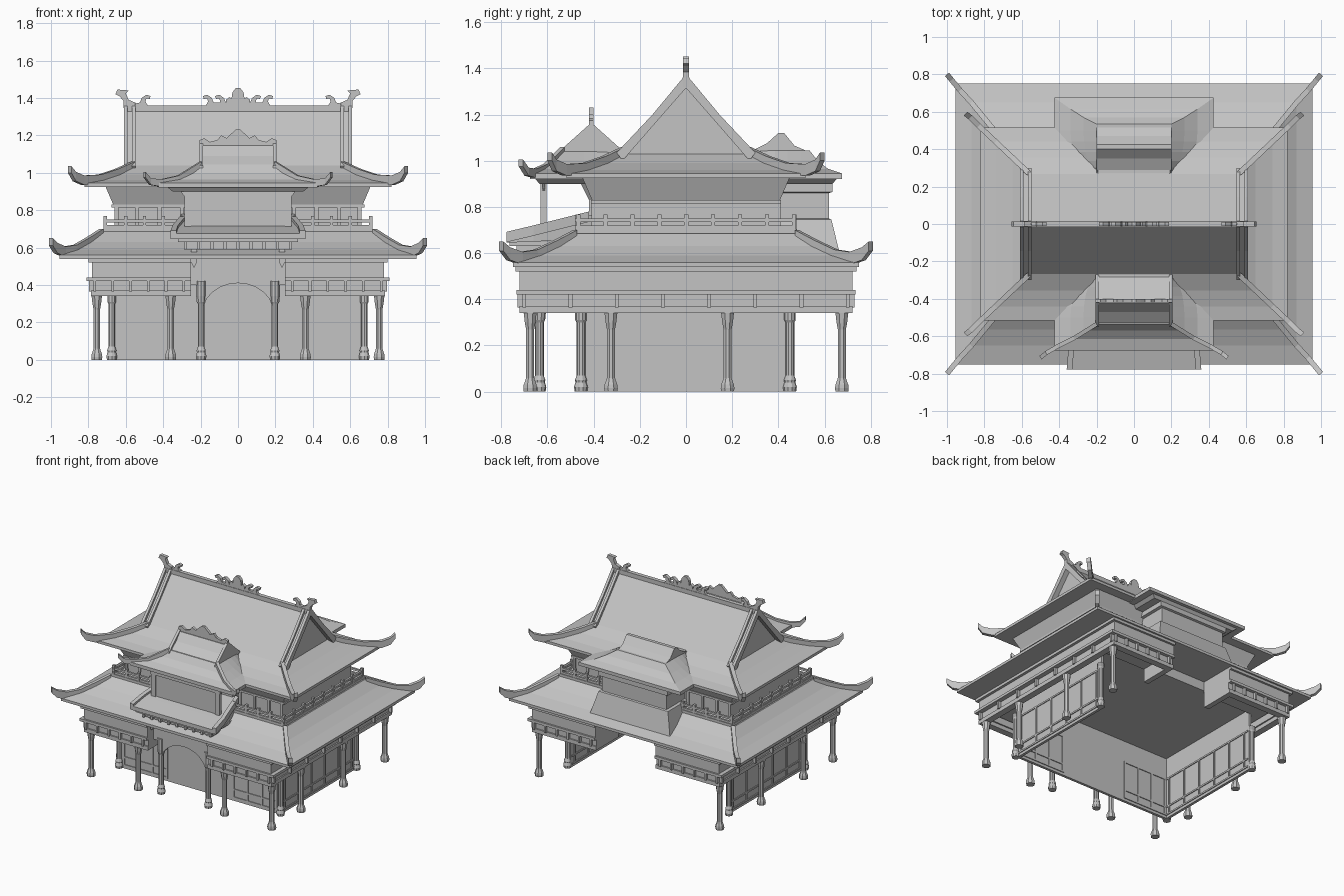
import bpy, bmesh, math
from mathutils import Vector

cube = bpy.data.objects.get("Cube")
if cube:
    bpy.data.objects.remove(cube, do_unlink=True)

stone = bpy.data.materials.new("plain grey")
stone.use_nodes = True
GREY = (0.55, 0.55, 0.55, 1)
stone.diffuse_color = GREY
stone.node_tree.nodes["Principled BSDF"].inputs["Base Color"].default_value = GREY

SIDES = (("right", -1), ("left", 1))
ENDS = (("front", -1), ("back", 1))


def loft(name, rings):
    """Join equal point rings into one closed solid."""
    bm = bmesh.new()
    loops = [[bm.verts.new(p) for p in ring] for ring in rings]
    n = len(loops[0])
    for a, b in zip(loops, loops[1:]):
        for i in range(n):
            j = (i + 1) % n
            bm.faces.new((a[i], a[j], b[j], b[i]))
    bm.faces.new(loops[0])
    bm.faces.new(loops[-1])
    bmesh.ops.recalc_face_normals(bm, faces=bm.faces)
    mesh = bpy.data.meshes.new(name)
    bm.to_mesh(mesh)
    bm.free()
    mesh.materials.append(stone)
    obj = bpy.data.objects.new(name, mesh)
    bpy.context.collection.objects.link(obj)
    return obj


def rect(x0, x1, y0, y1, z):
    return [(x0, y0, z), (x1, y0, z), (x1, y1, z), (x0, y1, z)]


def box(name, x0, x1, y0, y1, z0, z1):
    return loft(name, [rect(x0, x1, y0, y1, z0), rect(x0, x1, y0, y1, z1)])


def side_boxes(name, x0, x1, y0, y1, z0, z1):
    for side, s in SIDES:
        box(f"{side}_{name}", s * x0, s * x1, y0, y1, z0, z1)


def skirt(name, steps):
    """Stack of centred rectangles: half width, half depth, height."""
    return loft(name, [rect(-x, x, -y, y, z) for x, y, z in steps])


def prism_x(name, profile, x0, x1):
    return loft(name, [[(x, y, z) for y, z in profile] for x in (x0, x1)])


def prism_y(name, profile, y0, y1):
    return loft(name, [[(x, y, z) for x, z in profile] for y in (y0, y1)])


def mirror_profile(half):
    return half + [(-x, z) for x, z in reversed(half)]


def column(name, x, y, profile, sides):
    turn = math.pi / sides
    loft(name, [[(x + r * math.cos(turn * (2 * i + 1)), y + r * math.sin(turn * (2 * i + 1)), z)
                 for i in range(sides)] for r, z in profile])


def hip_beam(name, path, sx, sy, width=.028):
    """Curved hip ridge ending in an upturned horn; points are x, y, top, bottom."""
    along = Vector((path[0][0] - path[-1][0], path[0][1] - path[-1][1])).normalized()
    wx, wy = -along.y * width / 2, along.x * width / 2
    loft(name, [[(sx * (x + a * wx), sy * (y + a * wy), z)
                 for a, z in ((-1, lo), (1, lo), (1, hi), (-1, hi))] for x, y, hi, lo in path])


# Ground floor: open-backed house walls with thin panel frames on both faces
side_boxes("house_wall", .65, .67, -.45, .45, 0, .47)
box("house_front_wall", -.67, .67, -.45, -.43, 0, .5)
for side, s in SIDES:
    for z in (.02, .08, .3):
        side_boxes("wall_rail", .644, .676, -.43, .44, z, z + .012)
        box(f"{side}_front_wall_rail", s * .27, s * .64, -.456, -.424, z, z + .012)
    for i in range(6):
        y = -.4 + i * .16
        box(f"{side}_wall_stile", s * .644, s * .676, y - .007, y + .007, .02, .312)
    for i in range(4):
        x = .277 + i * .12
        box(f"{side}_front_wall_stile", s * (x - .007), s * (x + .007), -.456, -.424, .02, .312)

# Columns
SLIM = [(.03, 0), (.032, .015), (.03, .03), (.022, .05), (.019, .06), (.019, .27), (.025, .3), (.03, .34)]
ROUND = [(.027, 0), (.03, .02), (.024, .04), (.026, .05), (.019, .07), (.019, .3), (.025, .31), (.025, .34)]
for side, s in SIDES:
    for label, x, y in (("back_corner", .755, .675), ("front_corner", .755, -.675), ("side_front", .755, -.325),
                        ("side_back", .755, .18), ("front_inner", .36, -.675)):
        column(f"{side}_{label}_column", s * x, y, SLIM, 8)
    for y in (-.455, .45):
        column(f"{side}_house_post", s * .675, y, ROUND, 10)
    column(f"{side}_porch_column", s * .197, -.635, ROUND[:-1] + [(.028, .34), (.028, .42)], 10)


# Beams and frieze round both wings, leaving a passage through the middle
def wing_band(name, hx, hy, z0, z1):
    side_boxes(name + "_side", hx - .05, hx, -hy, hy, z0, z1)
    for end, e in ENDS:
        side_boxes(f"{end}_{name}", .25, hx - .05, e * hy, e * (hy - .05), z0, z1)
        side_boxes(f"{end}_{name}_return", .25, .29, e * (hy - .05), e * .45, z0, z1)


wing_band("lower_beam", .785, .72, .34, .37)
wing_band("frieze", .775, .71, .37, .42)
wing_band("cornice", .81, .735, .42, .44)
for end, e in ENDS:
    side_boxes(f"{end}_wing_attic", .25, .78, e * .45, e * .722, .44, .55)
    side_boxes(f"{end}_attic_moulding", .25, .8, e * .45, e * .738, .52, .545)
side_boxes("side_attic", .66, .78, -.45, .45, .44, .55)
side_boxes("side_attic_moulding", .66, .8, -.45, .45, .52, .545)
box("house_ceiling", -.66, .66, -.44, .45, .47, .55)
for side, s in SIDES:
    for i in range(8):
        y = -.7 + i * .2
        box(f"{side}_frieze_bracket", s * .77, s * .797, y - .008, y + .008, .365, .42)
    for i in range(6):
        x = .29 + i * .095
        for end, e in ENDS:
            box(f"{side}_{end}_frieze_bracket", s * (x - .007), s * (x + .007), e * .7, e * .73, .365, .42)

# Lower hipped roof with horns
skirt("lower_roof", [(.955, .75, .54), (.955, .75, .56), (.87, .65, .59), (.8, .565, .63), (.73, .48, .685)])
LOWER_HORN = [(1, .8, .65, .61), (.975, .77, .625, .57), (.93, .715, .605, .55),
              (.87, .65, .615, .57), (.8, .565, .655, .6), (.73, .48, .70, .65)]
UPPER_HORN = [(.9, .59, 1.035, 1), (.875, .57, 1.005, .955), (.83, .525, .985, .935),
              (.74, .44, .99, .94), (.65, .355, 1.02, .96), (.56, .27, 1.06, 1)]
for side, sx in SIDES:
    for end, sy in ENDS:
        hip_beam(f"{side}_{end}_lower_horn", LOWER_HORN, sx, sy)
        hip_beam(f"{side}_{end}_upper_horn", UPPER_HORN, sx, sy)

# Balcony with railing
box("balcony_floor", -.72, .72, -.48, .48, .68, .705)
for side, s in SIDES:
    for z in (.705, .735):
        box(f"{side}_balcony_rail", s * .7, s * .715, -.48, .475, z, z + .015)
        for end, e in ENDS:
            box(f"{side}_{end}_balcony_rail", s * .28, s * .7, e * .475, e * .46, z, z + .015)
    for i in range(9):
        y = -.465 + i * .1165
        box(f"{side}_balcony_post", s * .7, s * .72, y - .009, y + .009, .7, .768)
    for i in range(4):
        x = .3 + i * .1
        for end, e in ENDS:
            box(f"{side}_{end}_balcony_post", s * (x - .009), s * (x + .009), e * .478, e * .458, .7, .768)

# Upper storey flaring out below the eaves
skirt("upper_walls", [(.66, .4, .68), (.66, .4, .82)])
skirt("upper_wall_moulding", [(.675, .412, .815), (.675, .412, .83)])
skirt("flared_frieze", [(.665, .405, .825), (.71, .45, .93)])
for x in (.3, .42, .54, .65):
    side_boxes("upper_pilaster", x - .01, x + .01, -.409, .409, .7, .82)

# Upper hipped roof and main gable
skirt("upper_roof", [(.82, .517, .925), (.82, .517, .945), (.74, .44, .96), (.65, .355, .99), (.55, .265, 1.04)])
prism_x("gable_wall", [(-.27, 1.02), (-.13, 1.18), (0, 1.34), (.13, 1.18), (.27, 1.02)], -.572, .572)
for end, e in ENDS:
    slope = [(e * .275, 1.03), (e * .14, 1.185), (0, 1.345)]
    rake = [(e * .3, 1.035), (e * .145, 1.2), (0, 1.375)]
    under = [(y, z - .03) for y, z in reversed(slope)]
    prism_x(f"{end}_main_slope", slope + under, -.605, .605)
    for side, s in SIDES:
        for x in (.548, .59):
            prism_x(f"{side}_{end}_rake_beam", rake + under, s * x, s * (x + .02))
box("main_ridge", -.61, .61, -.015, .015, 1.32, 1.36)

# Ridge ornaments
TAIL = [(.55, 1.32), (.61, 1.32), (.612, 1.385), (.635, 1.41), (.655, 1.42), (.645, 1.445),
        (.585, 1.44), (.6, 1.425), (.585, 1.39), (.55, 1.375)]
CURL = [(0, 0), (.065, 0), (.07, .015), (.045, .02), (.035, .045), (.01, .062), (-.012, .055), (-.008, .04),
        (.01, .042), (.015, .025)]
for side, s in SIDES:
    prism_y(f"{side}_ridge_tail", [(s * x, z) for x, z in TAIL], -.013, .013)
    for label, x, flip in (("outer", .48, 1), ("inner", .175, -1), ("middle", .11, -1)):
        prism_y(f"{side}_{label}_curl", [(s * (x + flip * a), 1.355 + b) for a, b in CURL], -.012, .012)
box("ornament_base", -.15, .15, -.012, .012, 1.35, 1.375)
prism_y("centre_bud", mirror_profile([(.06, 1.36), (.065, 1.39), (.045, 1.405), (.035, 1.395), (.03, 1.43),
                                      (.012, 1.452)]), -.012, .012)


# Dormers: hipped skirt with rounded flanks, small gable and eave box
def dormer(end, e, peak):
    rings = []
    for x, y, z in ((.425, .675, .92), (.425, .675, .945), (.34, .615, .965), (.27, .57, 1), (.2, .535, 1.045)):
        turns = [math.radians(a) for a in range(0, 91, 15)]
        flank = [(x, y)] + [(.19 + (x - .19) * math.cos(a), .5 - .23 * math.sin(a)) for a in turns]
        rings.append([(px, e * py, z) for px, py in mirror_profile(flank)])
    loft(f"{end}_dormer_roof", rings)
    prism_x(f"{end}_dormer_gable", [(e * .54, 1.035), (e * .47, peak - .055), (e * .425, peak), (e * .4, peak),
            (e * .35, peak - .045), (e * .27, 1.035)], -.2, .2)
    loft(f"{end}_dormer_eave", [rect(-x, x, e * .4, e * y, z) for x, y, z in ((.35, .635, .9), (.38, .655, .925))])


dormer("front", -1, 1.145)
dormer("back", 1, 1.12)
DORMER_HORN = [(.5, .715, 1.005, .975), (.47, .69, .97, .935), (.41, .655, .965, .925),
               (.32, .61, .985, .94), (.2, .535, 1.06, 1.01)]
prism_y("dormer_crest", mirror_profile([(.205, 1.125), (.205, 1.175), (.18, 1.185), (.15, 1.165), (.11, 1.175),
        (.09, 1.2), (.06, 1.185), (.035, 1.21), (.012, 1.23)]), -.42, -.4)
for side, s in SIDES:
    hip_beam(f"{side}_dormer_horn", DORMER_HORN, s, -1, .022)
    prism_x(f"{side}_dormer_rake", [(-.55, 1.04), (-.41, 1.165), (-.27, 1.04), (-.27, 1.0), (-.55, 1.0)],
            s * .187, s * .207)
    box(f"{side}_dormer_post", s * .25, s * .285, -.63, -.605, .7, .9)
# Flared front screen below the dormer eave
prism_y("front_dormer_screen", mirror_profile([(.25, .68), (.25, .8), (.27, .85), (.31, .905)]), -.622, -.61)
box("front_dormer_lintel", -.29, .29, -.63, -.605, .875, .905)
loft("front_dormer_wall", [rect(-x, x, -y, -.38, z) for x, y, z in ((.25, .42, .69), (.25, .42, .83), (.3, .46, .91))])
loft("back_dormer_wall", [rect(-x, x, .35, y, z) for x, y, z in ((.34, .675, .56), (.29, .63, .745),
     (.27, .62, .75), (.27, .62, .86), (.29, .635, .865), (.29, .635, .905))])

# Porch canopy, brackets and arched header
loft("canopy_roof", [[(-x, y, lo), (x, y, lo), (x, y, hi), (-x, y, hi)] for x, y, lo, hi in
     ((.345, -.778, .645, .675), (.34, -.66, .65, .705), (.29, -.41, .66, .765))])
for side, s in SIDES:
    loft(f"{side}_canopy_edge", [[(s * (x - .03), y, z - .045), (s * x, y, z - .045), (s * x, y, z),
         (s * (x - .03), y, z)] for x, y, z in ((.36, -.778, .692), (.35, -.66, .72), (.3, -.42, .78))])
    prism_y(f"{side}_hanging_bracket", [(s * .22, .6), (s * .25, .6), (s * .25, .52), (s * .235, .49), (s * .22, .52)],
            -.7, -.66)
box("canopy_fascia", -.32, .32, -.765, -.5, .63, .65)
box("canopy_frieze", -.29, .29, -.715, -.5, .59, .635)
for i in range(9):
    x = -.28 + i * .07
    box("canopy_bracket", x - .008, x + .008, -.735, -.71, .59, .635)
arch = [(.19 * math.cos(math.pi * a / 12), .25 + .16 * math.sin(math.pi * a / 12)) for a in range(13)]
prism_y("arched_porch_header", [(.25, .6), (.25, .4), (.19, .4)] + arch[::1] + [(-.19, .4), (-.25, .4), (-.25, .6)],
        -.65, -.63)
